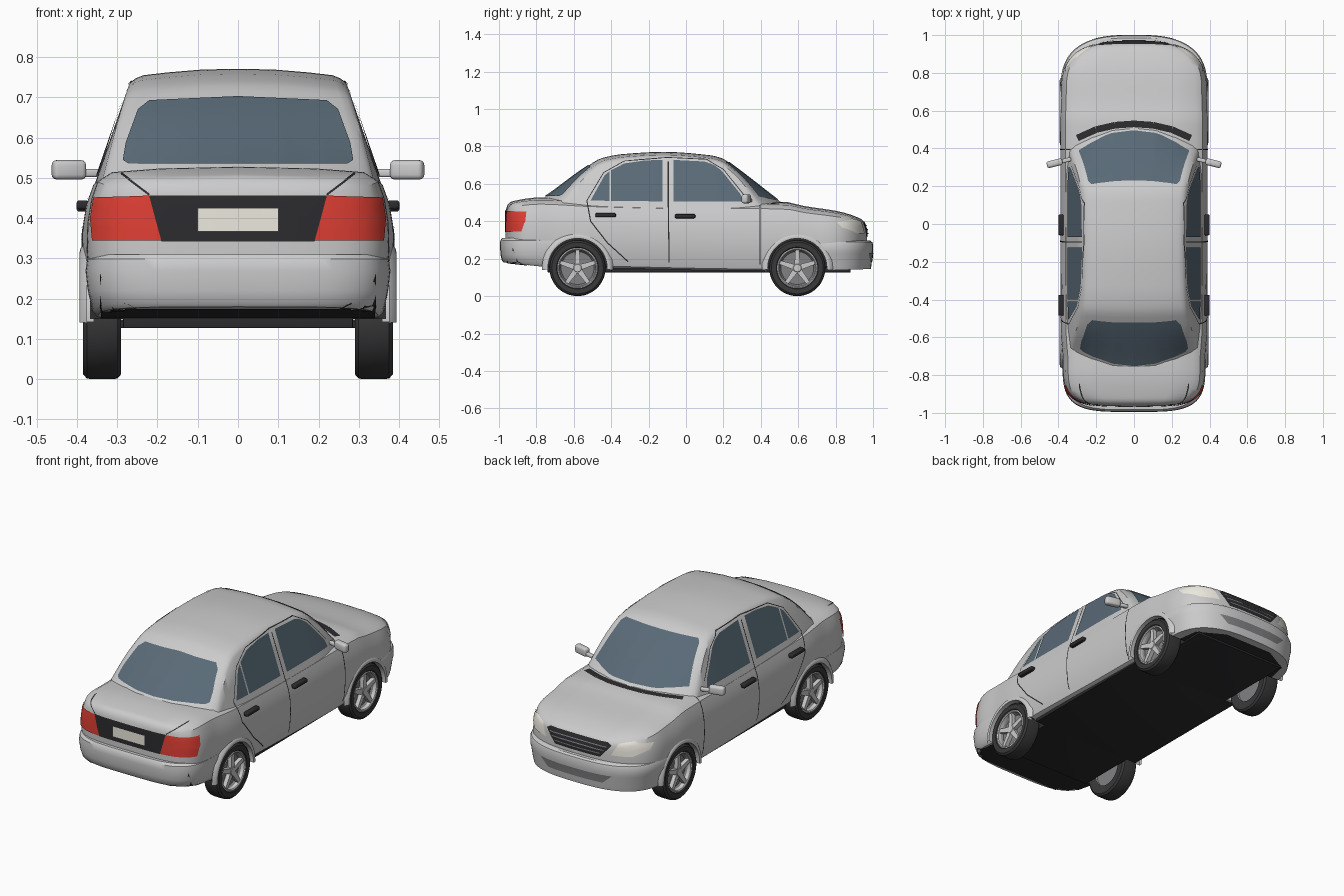
import bpy, bmesh, math
from mathutils import Matrix, Vector
from mathutils.bvhtree import BVHTree

if "Cube" in bpy.data.objects:
    bpy.data.objects.remove(bpy.data.objects["Cube"])


def material(name, r, g, b):
    m = bpy.data.materials.new(name)
    m.diffuse_color = (r, g, b, 1)
    m.use_nodes = True
    m.node_tree.nodes["Principled BSDF"].inputs["Base Color"].default_value = m.diffuse_color
    return m


BLACK = material("black", .025, .025, .028)
TYRE = material("tyre", .04, .04, .042)
GLASS = material("glass", .10, .145, .185)
RED = material("red", .75, .05, .035)
CREAM = material("cream", .85, .83, .74)
SILVER = material("silver", .75, .75, .78)
TRIM = material("trim", .22, .22, .23)


def smooth(ob):
    bpy.ops.object.select_all(action='DESELECT')
    ob.select_set(True)
    bpy.context.view_layer.objects.active = ob
    bpy.ops.object.shade_smooth_by_angle(angle=math.radians(35))


def finish(name, bm, mat=None):
    me = bpy.data.meshes.new(name)
    bm.to_mesh(me)
    bm.free()
    ob = bpy.data.objects.new(name, me)
    bpy.context.collection.objects.link(ob)
    if mat:
        me.materials.append(mat)
    smooth(ob)
    return ob


def interp(keys, y):
    """Monotone cubic interpolation of (position, value) keys."""
    if y <= keys[0][0]:
        return keys[0][1]
    if y >= keys[-1][0]:
        return keys[-1][1]
    d = [(b[1] - a[1]) / (b[0] - a[0]) for a, b in zip(keys, keys[1:])]
    m = [d[0]] + [2 * a * b / (a + b) if a * b > 0 else 0 for a, b in zip(d, d[1:])] + [d[-1]]
    i = max(j for j in range(len(d)) if keys[j][0] <= y)
    h = keys[i + 1][0] - keys[i][0]
    t = (y - keys[i][0]) / h
    return ((2*t**3 - 3*t*t + 1) * keys[i][1] + (t**3 - 2*t*t + t) * h * m[i]
            + (3*t*t - 2*t**3) * keys[i + 1][1] + (t**3 - t*t) * h * m[i + 1])


shell_v, shell_f = [], []      # outer skin, used to lay windows and lamps on


def loft(name, rings):
    bm = bmesh.new()
    rows = [[bm.verts.new(p) for p in r] for r in rings]
    n = len(rows[0])
    for a, b in zip(rows, rows[1:]):
        for i in range(n):
            bm.faces.new((a[i], a[(i + 1) % n], b[(i + 1) % n], b[i]))
    bm.faces.new(rows[0])
    bm.faces.new(rows[-1])
    bmesh.ops.recalc_face_normals(bm, faces=bm.faces)
    bm.verts.index_update()
    base = len(shell_v)
    shell_v.extend(v.co.copy() for v in bm.verts)
    shell_f.extend([base + v.index for v in f.verts] for f in bm.faces)
    return finish(name, bm)


def mirrored(half):
    return half + [(-x, y, z) for x, y, z in half[-2:0:-1]]


# lower body: cross-sections along y, ends rounded in plan
TOP = [(-.965, .455), (-.955, .487), (-.93, .507), (-.77, .528), (-.5, .515), (0, .505), (.4, .505),
       (.55, .5), (.62, .484), (.82, .452), (.92, .42), (.95, .40), (.968, .35)]
BOTTOM = [(-.965, .2), (-.75, .16), (-.4, .145), (.42, .13), (.75, .14), (.968, .2)]
WIDTH = [(-.72, .376), (-.55, .388), (0, .39), (.55, .39), (.7, .386)]
SECTION = [(0, 0), (.33, 0), (.365, .04), (.383, .2), (.39, .43), (.388, .62), (.378, .78),
           (.362, .9), (.325, .962), (.2, .988), (0, 1)]
steps = [math.sin(math.pi / 2 * i / 16) for i in range(1, 16)] + [.9995]
ys = ([-.72 - .245 * s for s in reversed(steps)] + [-.72 + 1.42 * i / 40 for i in range(41)]
      + [.7 + .268 * s for s in steps])
rings = []
for y in ys:
    w = interp(WIDTH, y) / .39
    if y < -.72:
        w *= max(0, 1 - ((-.72 - y) / .245) ** 4) ** .25
    if y > .7:
        w *= max(0, 1 - ((y - .7) / .268) ** 2.8) ** (1 / 2.8)
    lo, hi = interp(BOTTOM, y), interp(TOP, y)
    rings.append(mirrored([(x * w, y, lo + f * (hi - lo)) for x, f in SECTION]))
body = loft("lower_body", rings)

# cabin: cross-sections along y, front and rear glass bowed in plan
ROOF = [(-.82, .49), (-.755, .53), (-.53, .692), (-.45, .738), (-.33, .76), (-.12, .771), (.13, .753),
        (.2, .734), (.235, .71), (.49, .515), (.55, .47)]
BOW = [(-.8, -.09), (-.52, -.015), (-.3, 0), (.2, 0), (.5, .08), (.55, .09)]
TAPER = [(-.8, .95), (-.4, 1), (.15, 1), (.55, .94)]
rings = []
for i in range(56):
    y = -.82 + 1.37 * i / 55
    zc, s, bow = interp(ROOF, y), interp(TAPER, y), interp(BOW, y)
    side = lambda z: s * (.268 + .345 * (.739 - z))
    edge, xr = zc - .036, side(zc)
    base = min(.45, edge - .01)
    half = [(0, base)] + [(side(z), z) for z in (base + f * (edge - base) for f in (0, .33, .66, 1))]
    half += [(xr - .002, zc - .024), (xr - .022, zc - .016), (xr * .68, zc - .009), (xr * .35, zc - .002), (0, zc)]
    rings.append(mirrored([(x, y - bow * (x / .3) ** 2, z) for x, z in half]))
cabin = loft("cabin", rings)


# bumpers: stacked U-shaped plan outlines
def bumper(name, y0, length, width, n, levels):
    rings = []
    for z, inset, slope in levels:
        ring = []
        for i in range(41):
            a = math.pi * i / 40
            c, s = math.cos(a), math.sin(a)
            x = math.copysign(abs(c) ** (2 / n), c) * width * inset
            d = abs(s) ** (2 / n)
            ring.append((x, y0 + length * (1 - (1 - inset) * .8) * d, z + slope * d))
        rings.append(ring)
    return loft(name, rings)


rear_bumper = bumper("rear_bumper", -.70, -.295, .379, 4,
                     [(.15, .92, .03), (.165, .955, .025), (.22, .985, 0), (.27, 1, 0), (.298, .99, 0), (.31, .95, 0)])
front_bumper = bumper("front_bumper", .7, .3, .389, 2.8,
                      [(.135, .95, .01), (.165, .965, 0), (.225, .99, 0), (.24, 1, 0), (.275, 1, 0),
                       (.288, .985, 0), (.296, .94, 0)])

# wheel openings
WHEELS = [(s, y) for s in (-1, 1) for y in (-.58, .595)]
for s, y in WHEELS:
    bpy.ops.mesh.primitive_cylinder_add(vertices=64, radius=.162, depth=.3, location=(s * .425, y, .15),
                                        rotation=(0, math.pi / 2, 0))
    cutter = bpy.context.object
    cutter.hide_render = True
    for ob in (body, rear_bumper if y < 0 else front_bumper):
        bpy.context.view_layer.objects.active = ob
        mod = ob.modifiers.new("wheel_opening", 'BOOLEAN')
        mod.operation, mod.object = 'DIFFERENCE', cutter
        bpy.ops.object.modifier_apply(modifier=mod.name)
    bpy.data.objects.remove(cutter)
for ob in (body, rear_bumper, front_bumper):
    smooth(ob)


def lathe(name, s, y, profile, mat=None, a0=0, a1=360, n=48):
    bm = bmesh.new()
    rows = []
    for i in range(n + 1):
        a = math.radians(a0 + (a1 - a0) * i / n)
        rows.append([bm.verts.new((s * (.3375 + px), y + r * math.cos(a), .15 + r * math.sin(a))) for r, px in profile])
    for a, b in zip(rows, rows[1:]):
        for i in range(len(profile) - 1):
            bm.faces.new((a[i], a[i + 1], b[i + 1], b[i]))
    bmesh.ops.remove_doubles(bm, verts=bm.verts, dist=1e-5)
    bmesh.ops.recalc_face_normals(bm, faces=bm.faces)
    return finish(name, bm, mat)


# wheels, liners and arch flares
for s, y in WHEELS:
    lathe("tyre", s, y, [(.09, -.04), (.105, -.046), (.138, -.047), (.148, -.038), (.15, -.025), (.15, .025),
                         (.148, .038), (.138, .047), (.112, .046), (.106, .04)], TYRE)
    lathe("wheel_dish", s, y, [(0, .012), (.088, .012), (.1, .03)], TRIM)
    lathe("wheel_back", s, y, [(0, -.03), (.09, -.03), (.1, -.043)], TRIM)
    lathe("wheel_rim", s, y, [(.094, .015), (.097, .04), (.102, .044), (.108, .042), (.108, .03)], SILVER)
    lathe("wheel_hub", s, y, [(0, .04), (.02, .04), (.026, .034), (.028, .012)], SILVER, n=24)
    lathe("wheel_liner", s, y, [(0, -.062), (.16, -.062), (.16, .03)], BLACK, 0, 180)
    lathe("arch_flare", s, y, [(.158, .02), (.158, .054), (.166, .056), (.176, .053), (.19, .038)], None, -3, 183)
    bm = bmesh.new()
    for k in range(5):
        new = bmesh.ops.create_cube(bm, size=1, matrix=Matrix.Diagonal((.022, .03, .08, 1)))['verts']
        for v in new:
            if v.co.z > 0:
                v.co.y *= .7
            v.co.z += .058
        turn = Matrix.Rotation(k * math.tau / 5, 4, 'X')
        bmesh.ops.transform(bm, matrix=Matrix.Translation((s * .364, y, .15)) @ turn, verts=new)
    finish("wheel_spokes", bm, SILVER)

# laying flat outlines onto the skin, from one side
skin = BVHTree.FromPolygons(shell_v, shell_f)
VIEWS = {'R': (lambda u, v: (2, u, v), (-1, 0, 0)), 'L': (lambda u, v: (-2, u, v), (1, 0, 0)),
         'F': (lambda u, v: (u, 2, v), (0, -1, 0)), 'B': (lambda u, v: (u, -2, v), (0, 1, 0)),
         'T': (lambda u, v: (u, v, 2), (0, 0, -1)), 'D': (lambda u, v: (u, v, -2), (0, 0, 1))}


def decal(name, polys, view, mat, off=.004, step=.012):
    place, d = VIEWS[view]
    d = Vector(d)
    out = bmesh.new()
    for poly in polys:
        area = sum(a[0] * b[1] - a[1] * b[0] for a, b in zip(poly, poly[1:] + poly[:1]))
        poly = poly if area > 0 else poly[::-1]
        us, vs = [p[0] for p in poly], [p[1] for p in poly]
        w, h = max(us) - min(us), max(vs) - min(vs)
        bm = bmesh.new()
        bmesh.ops.create_grid(bm, x_segments=int(w / step) + 1, y_segments=int(h / step) + 1, size=1,
                              matrix=Matrix.Translation((min(us) + w / 2, min(vs) + h / 2, 0))
                              @ Matrix.Diagonal((w / 2, h / 2, 1, 1)))
        for a, b in zip(poly, poly[1:] + poly[:1]):
            bmesh.ops.bisect_plane(bm, geom=bm.verts[:] + bm.edges[:] + bm.faces[:], plane_co=(a[0], a[1], 0),
                                   plane_no=(b[1] - a[1], a[0] - b[0], 0), clear_outer=True)
        made = {}
        for v in bm.verts:
            hit, nor, _, _ = skin.ray_cast(Vector(place(v.co.x, v.co.y)), d)
            if hit:
                made[v] = out.verts.new(hit + nor * (off if nor.dot(d) < 0 else -off))
        for f in bm.faces:
            if all(v in made for v in f.verts):
                g = out.faces.new([made[v] for v in f.verts])
                g.normal_update()
                if g.normal.dot(d) > 0:
                    g.normal_flip()
        bm.free()
    return finish(name, out, mat)


def strip(pts, width):
    quads = []
    for a, b in zip(pts, pts[1:]):
        a, b = Vector(a), Vector(b)
        n = Vector((a.y - b.y, b.x - a.x)).normalized() * width / 2
        quads.append([tuple(a - n), tuple(b - n), tuple(b + n), tuple(a + n)])
    return quads


def both(poly):
    return [poly, [(-u, v) for u, v in poly]]


# glass
decal("windscreen", [[(-.292, .53), (-.15, .512), (.15, .512), (.292, .53), (.243, .7), (.225, .715), (-.225, .715),
                      (-.243, .7)]], 'F', GLASS)
decal("rear_window", [[(-.27, .533), (.27, .533), (.285, .542), (.278, .585), (.248, .668), (.22, .69), (0, .7),
                       (-.22, .69), (-.248, .668), (-.278, .585), (-.285, .542)]], 'B', GLASS)
decal("cowl", strip([(-.3, .455), (-.2, .5), (-.1, .523), (0, .53), (.1, .523), (.2, .5), (.3, .455)], .035), 'T', BLACK, .002)
for v in 'RL':
    decal("side_windows", [[(-.51, .51), (-.41, .508), (-.41, .665), (-.435, .645)],
                           [(-.4, .508), (-.125, .505), (-.125, .727), (-.22, .724), (-.33, .708), (-.4, .672)],
                           [(-.068, .505), (.305, .505), (.29, .545), (.19, .67), (.15, .7), (.1, .718), (-.068, .727)]],
          v, GLASS)
    seams = (strip([(-.095, .72), (-.095, .5), (-.09, .18)], .006) + strip([(.395, .485), (.395, .17)], .006)
             + strip([(-.53, .51), (-.51, .4), (-.42, .285), (-.31, .185)], .006)
             + strip([(-.53, .51), (-.44, .66), (-.33, .722), (-.1, .74), (.11, .73), (.2, .677), (.31, .54)], .004))
    decal("door_seams", seams, v, BLACK, .002)

# lamps, grille and rear panel
decal("headlights", both([(.2, .335), (.3, .335), (.358, .365), (.362, .395), (.3, .412), (.235, .4)]), 'F', CREAM)
decal("grille", [[(-.14, .315), (.14, .315), (.2, .385), (.18, .397), (-.18, .397), (-.2, .385)]], 'F', BLACK, .003)
decal("grille_bars", sum((strip([(-w, z), (w, z)], .005) for z, w in ((.335, .14), (.355, .16), (.375, .175))), []),
      'F', TRIM, .007)
decal("bumper_intake", [[(-.17, .185), (.17, .185), (.22, .23), (-.22, .23)]], 'F', TRIM, .003)
decal("tail_lights", both([(.19, .344), (.358, .344), (.363, .4), (.355, .45), (.22, .456)]), 'B', RED, .005)
decal("rear_panel", [[(-.19, .342), (.19, .342), (.225, .456), (-.225, .456)]], 'B', BLACK, .003)
decal("number_plate", [[(-.1, .367), (.1, .367), (.1, .425), (-.1, .425)]], 'B', CREAM, .009)
decal("boot_seam", strip([(-.29, .51), (-.22, .458)], .005) + strip([(.29, .51), (.22, .458)], .005), 'B', BLACK, .002)
decal("rear_underside", [[(-.34, -.955), (.34, -.955), (.34, -.75), (-.34, -.75)]], 'D', BLACK, .003, .03)
decal("front_underside", [[(-.32, .76), (.32, .76), (.3, .87), (.15, .95), (-.15, .95), (-.3, .87)]], 'D', BLACK, .003, .03)


def box(name, size, loc, mat=None, bevel=.006, turn=0):
    bm = bmesh.new()
    bmesh.ops.create_cube(bm, size=1, matrix=Matrix.Translation(loc) @ Matrix.Rotation(turn, 4, 'Z')
                          @ Matrix.Diagonal((*size, 1)))
    bmesh.ops.bevel(bm, geom=bm.edges[:], offset=bevel, segments=3, profile=.5, affect='EDGES')
    return finish(name, bm, mat)


# floor, mirrors and door handles
box("floor", (.57, 1.62, .03), (0, .07, .142), BLACK, .003)
box("sill_floor", (.69, .82, .02), (0, .01, .137), BLACK, .003)
for s in (-1, 1):
    box("door_mirror", (.085, .036, .048), (s * .42, .322, .52), SILVER, .012, -s * .25)
    box("mirror_arm", (.06, .022, .02), (s * .362, .337, .512), None, .006, -s * .25)
    for y, z in ((-.43, .433), (-.005, .427)):
        box("door_handle", (.03, .11, .022), (s * .386, y, z), BLACK, .007)
